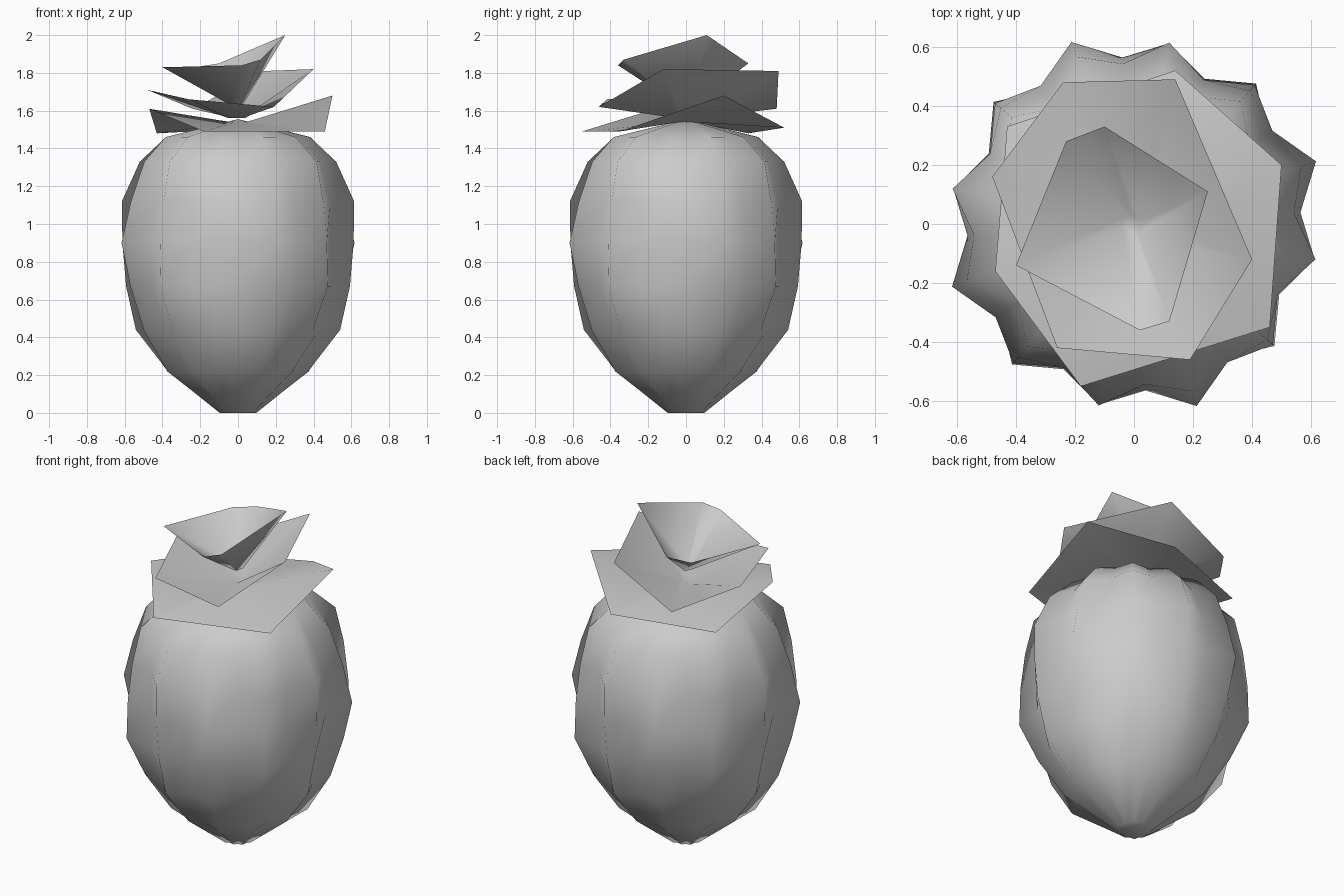
import bpy, bmesh, math

if "Cube" in bpy.data.objects:
    bpy.data.objects.remove(bpy.data.objects["Cube"])


def finish(name, bm):
    """Turn a bmesh into a smooth shaded object."""
    bmesh.ops.recalc_face_normals(bm, faces=bm.faces)
    for f in bm.faces:
        f.smooth = True
    me = bpy.data.meshes.new(name)
    bm.to_mesh(me)
    bm.free()
    ob = bpy.data.objects.new(name, me)
    bpy.context.collection.objects.link(ob)
    return ob


def bridge(bm, a, b):
    n = len(a)
    for i in range(n):
        j = (i + 1) % n
        bm.faces.new((a[i], a[j], b[j], b[i]))


# Fruit body: twelve vertical ribs, with a gentle four-lobed swell that twists upward
PROFILE = [(0.10, 0.0), (0.385, 0.22), (0.535, 0.44), (0.612, 0.67),
           (0.633, 0.90), (0.608, 1.12), (0.535, 1.33), (0.40, 1.46)]
bm = bmesh.new()
rings = []
for r, z in PROFILE:
    swell = 19 - 30 * (z - 0.9) / 0.225
    ring = []
    for i in range(24):
        deg = 19 + 15 * i
        k = 1 + 0.03 * math.cos(math.radians(4 * (deg - swell)))
        if i % 2:
            k *= 0.88
        a = math.radians(deg)
        ring.append(bm.verts.new((r * k * math.cos(a), r * k * math.sin(a), z)))
    rings.append(ring)
for lo, hi in zip(rings, rings[1:]):
    bridge(bm, lo, hi)
bm.faces.new(rings[0])
apex = bm.verts.new((0, 0, 1.555))
for i in range(24):
    bm.faces.new((rings[-1][i], rings[-1][(i + 1) % 24], apex))
finish("fruit_body", bm)


def crown(name, base_z, tips):
    """Open leaf cup: a small hub spreading to uneven leaf tips."""
    bm = bmesh.new()
    hub = [bm.verts.new((x * 0.1, y * 0.1, base_z)) for x, y, z in tips]
    rim = [bm.verts.new(t) for t in tips]
    bridge(bm, hub, rim)
    bm.faces.new(hub)
    return finish(name, bm)


# Leaf crowns, from bottom to top
crown("lower_leaves", 1.54, [(0.50, 0.20, 1.68), (0.14, 0.52, 1.51), (-0.43, 0.33, 1.48),
                             (-0.47, -0.16, 1.61), (-0.18, -0.55, 1.49), (0.46, -0.35, 1.49)])
crown("middle_leaves", 1.56, [(0.40, -0.12, 1.82), (0.14, 0.49, 1.81), (-0.24, 0.48, 1.61),
                              (-0.48, 0.16, 1.71), (-0.26, -0.42, 1.66), (0.19, -0.46, 1.62)])
crown("top_leaves", 1.63, [(0.25, 0.11, 2.0), (-0.10, 0.33, 1.85), (-0.23, 0.28, 1.83),
                           (-0.40, -0.14, 1.83), (0.02, -0.36, 1.84), (0.12, -0.33, 1.87)])
